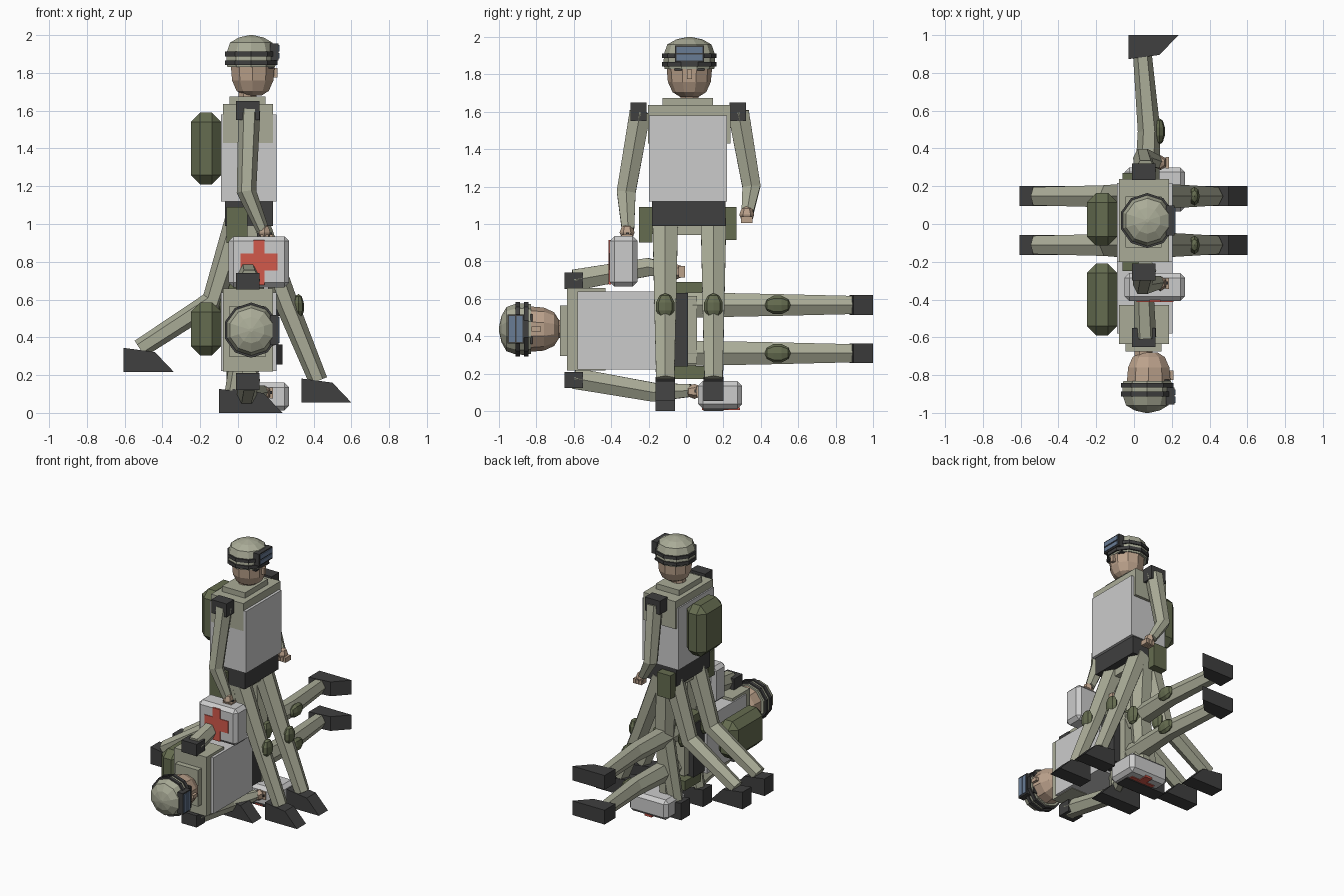
import bpy, bmesh, math
from mathutils import Vector, Matrix

if "Cube" in bpy.data.objects:
    bpy.data.objects.remove(bpy.data.objects["Cube"])

CX, CY = 0.07, 0.018          # body axis


def mat(name, col):
    m = bpy.data.materials.new(name)
    m.diffuse_color = (*col, 1)
    m.use_nodes = True
    m.node_tree.nodes["Principled BSDF"].inputs["Base Color"].default_value = m.diffuse_color
    return m


OLIVE = mat("olive cloth", (0.40, 0.41, 0.31))
GREEN = mat("dark green", (0.13, 0.15, 0.08))
DARK = mat("dark grey", (0.05, 0.05, 0.05))
SKIN = mat("skin", (0.50, 0.36, 0.26))
RED = mat("red", (0.65, 0.10, 0.07))
GLASS = mat("lens", (0.14, 0.20, 0.30))

XF = Matrix.Identity(4)       # placement of the figure being built
PREFIX = ""


def finish(bm, name, material):
    bmesh.ops.recalc_face_normals(bm, faces=bm.faces)
    bm.transform(XF)
    me = bpy.data.meshes.new(PREFIX + name)
    bm.to_mesh(me)
    bm.free()
    if material:
        me.materials.append(material)
    ob = bpy.data.objects.new(PREFIX + name, me)
    bpy.context.collection.objects.link(ob)
    return ob


def box(name, x, y, z, material=None, chamfer=0):
    bm = bmesh.new()
    bmesh.ops.create_cube(bm, size=1)
    for v in bm.verts:
        v.co = [(a + b) / 2 + c * (b - a) for (a, b), c in zip((x, y, z), v.co)]
    if chamfer:
        bmesh.ops.bevel(bm, geom=bm.edges[:], offset=chamfer, segments=1, affect='EDGES')
    return finish(bm, name, material)


def skin_rings(name, rings, material):
    bm = bmesh.new()
    vr = [[bm.verts.new(p) for p in r] for r in rings]
    n = len(rings[0])
    for a, b in zip(vr, vr[1:]):
        for i in range(n):
            bm.faces.new((a[i], a[(i + 1) % n], b[(i + 1) % n], b[i]))
    bm.faces.new(vr[0])
    bm.faces.new(vr[-1])
    return finish(bm, name, material)


def lathe(name, profile, material, sides=10, cx=CX, cy=CY):
    """Stack of polygon rings (radius, z) round a vertical axis."""
    ang = [2 * math.pi * (i + 0.5) / sides for i in range(sides)]
    return skin_rings(name, [[(cx + r * math.cos(a), cy + r * math.sin(a), z)
                              for a in ang] for r, z in profile], material)


def tube(name, pts, radii, material, sides=6):
    """Six-sided limb following a few joints."""
    pts = [Vector(p) for p in pts]
    rings = []
    for i, p in enumerate(pts):
        t = (pts[min(i + 1, len(pts) - 1)] - pts[max(i - 1, 0)]).normalized()
        u = Vector((0, 1, 0))
        u = (u - t * u.dot(t)).normalized()
        v = u.cross(t)
        rings.append([p + radii[i] * (v * math.cos(k * 2 * math.pi / sides) +
                                      u * 1.12 * math.sin(k * 2 * math.pi / sides))
                      for k in range(sides)])
    return skin_rings(name, rings, material)


def ball(name, c, s, material, seg=8, rings=5):
    bm = bmesh.new()
    bmesh.ops.create_uvsphere(bm, u_segments=seg, v_segments=rings, radius=1)
    for v in bm.verts:
        v.co = [a + b * q for a, b, q in zip(c, s, v.co)]
    return finish(bm, name, material)


def leg_pair(pose, hip, knee, ankle, heel, sole):
    """Two parallel legs with knee pads and wedge boots."""
    for side, y in (("right", -0.111), ("left", 0.147)):
        tag = f"{side}_{pose}_"
        tube(tag + "leg", [(hip[0], y, hip[1]), (knee[0], y, knee[1]),
                           (ankle[0], y, ankle[1])], (0.07, 0.06, 0.05), OLIVE)
        ball(tag + "knee_pad", (knee[0] + 0.055, y, knee[1]), (0.03, 0.052, 0.07), GREEN)
        prof = [(0, 0), (0.265, 0), (0.165, 0.105), (0, 0.127)]
        skin_rings(tag + "boot", [[(heel + a, y + d, sole + b) for a, b in prof]
                                  for d in (-0.053, 0.053)], DARK)


def figure():
    # torso, vest and collar
    box("jacket", (-0.08, 0.185), (-0.202, 0.238), (1.43, 1.635), OLIVE)
    box("vest", (-0.09, 0.205), (-0.198, 0.218), (1.12, 1.58))
    box("collar", (-0.045, 0.145), (-0.125, 0.145), (1.63, 1.675), OLIVE)
    box("belt", (-0.07, 0.185), (-0.182, 0.21), (0.99, 1.12), DARK)
    box("pelvis", (-0.03, 0.13), (-0.165, 0.195), (0.94, 1.0), OLIVE)
    box("backpack", (-0.25, -0.088), (-0.115, 0.165), (1.21, 1.59), GREEN, 0.05)
    box("right_hip_pouch", (-0.06, 0.05), (-0.25, -0.18), (0.9, 1.09), GREEN)
    box("left_hip_pouch", (-0.06, 0.05), (0.205, 0.27), (0.915, 1.09), GREEN)

    # head and helmet
    lathe("neck", [(0.052, 1.65), (0.052, 1.74)], SKIN, 8, 0.05)
    lathe("head", [(0.05, 1.68), (0.09, 1.705), (0.115, 1.76), (0.122, 1.84)],
          SKIN, 10, 0.078)
    box("nose", (0.17, 0.21), (0.005, 0.031), (1.775, 1.825), SKIN)
    for y in (-0.04, 0.076):
        box("eyebrow", (0.16, 0.192), (y - 0.022, y + 0.022), (1.822, 1.832), DARK)
    lathe("helmet", [(0.133, 1.83), (0.138, 1.87), (0.134, 1.915), (0.118, 1.96),
                     (0.07, 1.987), (0.01, 2.0)], OLIVE)
    for z in (1.842, 1.888):
        lathe("helmet_strap", [(0.146, z), (0.146, z + 0.024)], DARK)
    box("goggle_frame", (0.17, 0.215), (-0.06, 0.097), (1.865, 1.955), DARK)
    for a, b in ((1.875, 1.905), (1.913, 1.947)):
        box("goggle_lens", (0.2, 0.221), (-0.05, 0.087), (a, b), GLASS)

    # arms with shoulder pads and hands
    box("right_shoulder_pad", (-0.01, 0.115), (-0.298, -0.21), (1.55, 1.65), DARK)
    box("left_shoulder_pad", (-0.01, 0.115), (0.232, 0.32), (1.55, 1.65), DARK)
    tube("right_arm", [(0.06, -0.245, 1.6), (0.045, -0.32, 1.17), (0.13, -0.31, 0.97)],
         (0.058, 0.052, 0.034), OLIVE)
    tube("left_arm", [(0.06, 0.28, 1.6), (0.045, 0.35, 1.2), (0.12, 0.33, 1.07)],
         (0.058, 0.05, 0.034), OLIVE)
    for side, y, z in (("right", -0.315, 0.955), ("left", 0.325, 1.05)):
        ball(side + "_hand", (0.14, y, z), (0.035, 0.04, 0.045), SKIN, 6, 4)
        for k in range(3):
            x = 0.118 + 0.024 * k
            box(side + "_finger", (x, x + 0.02), (y - 0.03, y + 0.03),
                (z - 0.045, z - 0.01), SKIN)


def kit(z0, z1):
    box("medical_case", (-0.05, 0.27), (-0.408, -0.26), (z0, z1), None, 0.025)
    mid = (z0 + z1) / 2
    box("cross_upright", (0.082, 0.14), (-0.414, -0.4), (z0 + 0.012, z1 - 0.02), RED)
    box("cross_bar", (0.012, 0.208), (-0.413, -0.4), (mid - 0.045, mid + 0.045), RED)
    for x in (0.1, 0.165):
        box("case_handle_post", (x, x + 0.015), (-0.32, -0.305), (z1 - 0.01, z1 + 0.02), DARK)


# standing figure with its walking leg poses
PREFIX = "standing_"
figure()
kit(0.665, 0.935)
leg_pair("idle", (0.06, 1.0), (0.08, 0.55), (0.05, 0.11), -0.03, 0)
leg_pair("middle", (0.05, 1.0), (0.06, 0.55), (-0.02, 0.11), -0.1, 0)
leg_pair("forward", (0.09, 1.02), (0.265, 0.56), (0.425, 0.17), 0.335, 0.055)
leg_pair("back", (0.0, 1.02), (-0.135, 0.59), (-0.52, 0.34), -0.605, 0.217)

# lying copy, tipped over with its head to the front
PREFIX = "lying_"
XF = Matrix.Translation((0, 1, 0.42)) @ Matrix.Rotation(math.pi / 2, 4, 'X')
figure()
kit(0.70, 0.935)
leg_pair("idle", (0.06, 1.0), (0.08, 0.51), (0.045, 0.11), -0.03, 0)
